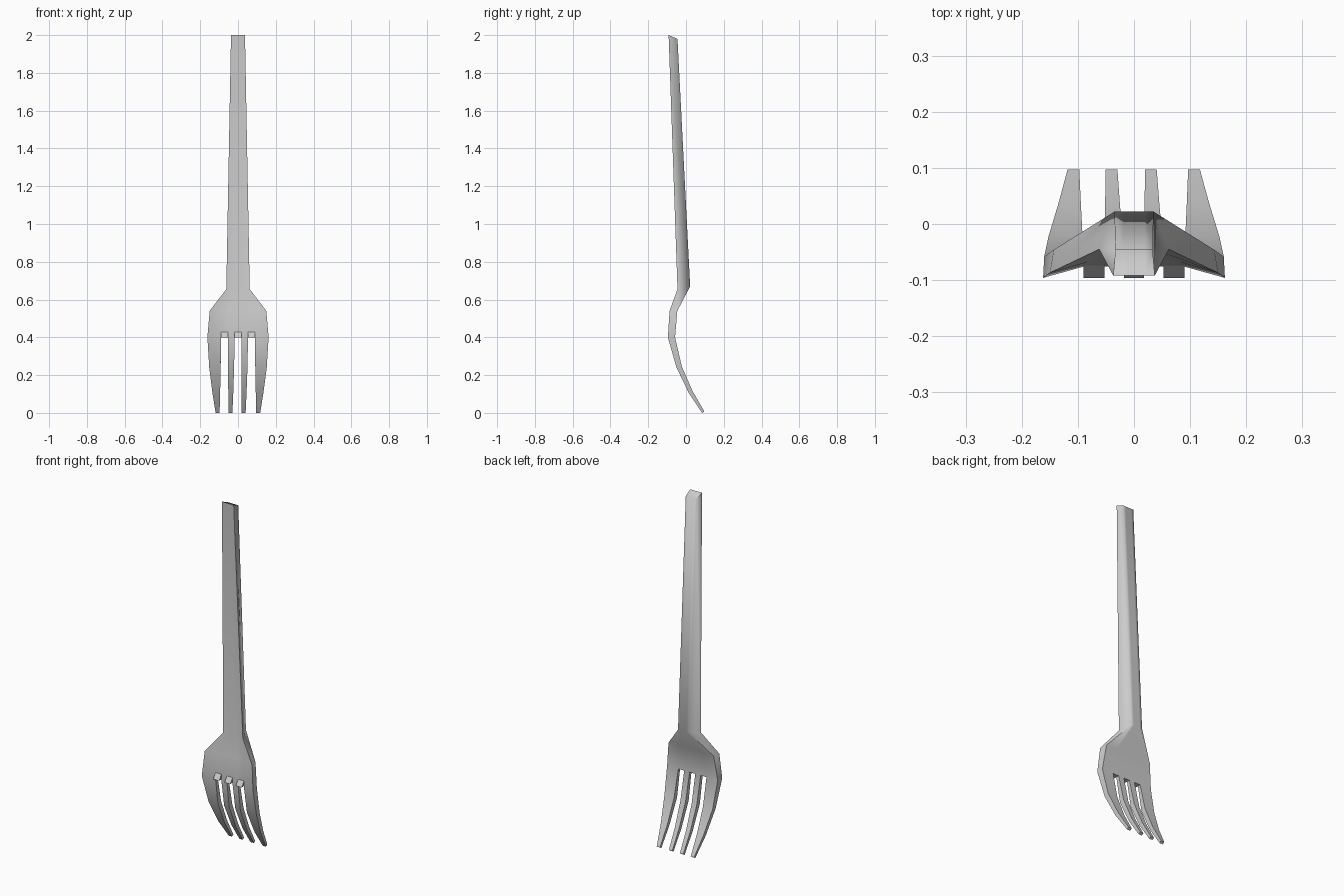
import bpy, bmesh, math

cube = bpy.data.objects.get("Cube")
if cube:
    bpy.data.objects.remove(cube)

steel = bpy.data.materials.new("brushed_grey")
steel.use_nodes = True
GREY = (0.6, 0.6, 0.6, 1)
steel.diffuse_color = GREY
steel.node_tree.nodes["Principled BSDF"].inputs["Base Color"].default_value = GREY

# Stations across the blade: outer edges plus the six slot walls
STATIONS = [-0.162, -0.09, -0.053, -0.018, 0.018, 0.053, 0.09, 0.162]
HALF = STATIONS[-1]
LAST = len(STATIONS) - 1

# Body rows: front (half width, inner y, edge y, z), back (half width, y, z)
ROWS = [
    ((0.037, -0.092, -0.092, 2.0), (0.033, -0.045, 1.98)),
    ((0.062, -0.045, -0.045, 0.655), (0.035, 0.022, 0.67)),
    ((0.15, -0.068, -0.087, 0.54), (0.143, -0.046, 0.54)),
    ((0.162, -0.076, -0.096, 0.4), (0.16, -0.058, 0.4)),
]

# Tine rows: blend towards tip, front y, back y, front z, back z
TINE_ROWS = [
    (0.3, -0.05, -0.022, 0.24, 0.245),
    (0.68, 0.015, 0.035, 0.105, 0.115),
    (1.0, 0.085, 0.097, 0.0, 0.008),
]
TIPS = [-0.108, -0.04, 0.03, 0.107]
TIP_HALF = 0.0105


def bridge(bm, a, b):
    """Join two rings of the same length with quads."""
    for i in range(len(a)):
        j = (i + 1) % len(a)
        bm.faces.new((a[i], a[j], b[j], b[i]))


def finish(bm, name):
    bmesh.ops.recalc_face_normals(bm, faces=bm.faces[:])
    mesh = bpy.data.meshes.new(name)
    bm.to_mesh(mesh)
    bm.free()
    mesh.materials.append(steel)
    obj = bpy.data.objects.new(name, mesh)
    bpy.context.collection.objects.link(obj)
    bpy.ops.object.select_all(action="DESELECT")
    obj.select_set(True)
    bpy.context.view_layer.objects.active = obj
    bpy.ops.object.shade_smooth_by_angle(angle=math.radians(75))
    return obj


# Handle, neck, blade and tines as one lofted body
bm = bmesh.new()
rings = []
for (fw, fy, edge_y, fz), (bw, by, bz) in ROWS:
    front = [bm.verts.new((x / HALF * fw, edge_y if i in (0, LAST) else fy, fz))
             for i, x in enumerate(STATIONS)]
    back = [bm.verts.new((x / HALF * bw, by, bz)) for x in STATIONS]
    rings.append(front + back[::-1])
bm.faces.new(rings[0])
for a, b in zip(rings, rings[1:]):
    bridge(bm, a, b)

root = rings[-1]
root_front, root_back = root[:LAST + 1], root[LAST + 1:][::-1]
for i in range(LAST):
    quad = [root_front[i], root_front[i + 1], root_back[i + 1], root_back[i]]
    if i % 2:
        bm.faces.new(quad)  # slot roof
        continue
    tip = TIPS[i // 2]
    ring = quad
    for t, fy, by, fz, bz in TINE_ROWS:
        # The sides bulge slightly before narrowing to the tip
        bend = t ** 1.25
        left = STATIONS[i] * (1 - bend) + (tip - TIP_HALF) * bend
        right = STATIONS[i + 1] * (1 - bend) + (tip + TIP_HALF) * bend
        new = [bm.verts.new(p) for p in ((left, fy, fz), (right, fy, fz),
                                         (right, by, bz), (left, by, bz))]
        bridge(bm, ring, new)
        ring = new
    bm.faces.new(ring)
finish(bm, "fork_body")

# Small lips along the front of the slot roots
for n, i in enumerate((1, 3, 5)):
    bm = bmesh.new()
    profile = ((-0.066, 0.4), (-0.096, 0.4), (-0.07, 0.435))
    ends = [[bm.verts.new((STATIONS[k], y, z)) for y, z in profile] for k in (i, i + 1)]
    bridge(bm, *ends)
    for end in ends:
        bm.faces.new(end)
    finish(bm, f"slot_lip_{n + 1}")
